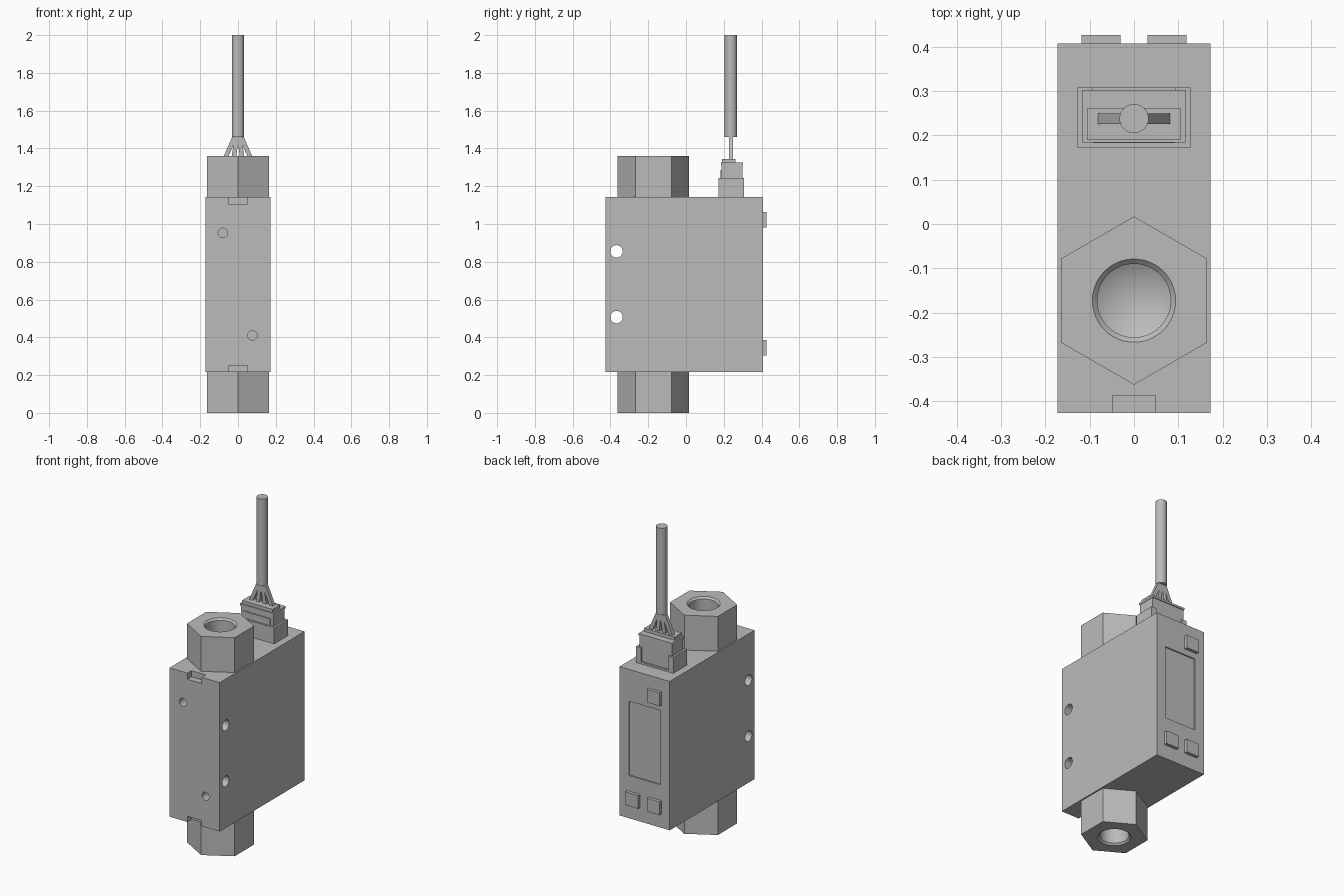
import bpy, bmesh, math
from mathutils import Vector, Matrix

if "Cube" in bpy.data.objects:
    bpy.data.objects.remove(bpy.data.objects["Cube"], do_unlink=True)

gray = bpy.data.materials.new("plain gray")
gray.use_nodes = True
gray.diffuse_color = (0.5, 0.5, 0.5, 1)
gray.node_tree.nodes["Principled BSDF"].inputs["Base Color"].default_value = (0.5, 0.5, 0.5, 1)


def finish(name, bm):
    bmesh.ops.recalc_face_normals(bm, faces=bm.faces)
    mesh = bpy.data.meshes.new(name)
    bm.to_mesh(mesh)
    bm.free()
    mesh.materials.append(gray)
    obj = bpy.data.objects.new(name, mesh)
    bpy.context.collection.objects.link(obj)
    return obj


def box(name, x, y, z):
    """Box from (low, high) ranges."""
    bm = bmesh.new()
    bmesh.ops.create_cube(bm, size=1)
    for v in bm.verts:
        v.co = [r[0] if c < 0 else r[1] for c, r in zip(v.co, (x, y, z))]
    return finish(name, bm)


def rod(name, start, end, radius, sides=32, spin=0):
    """Straight prism or cylinder between two points."""
    a, b = Vector(start), Vector(end)
    axis = b - a
    turn = axis.to_track_quat('Z', 'Y').to_matrix().to_4x4()
    bm = bmesh.new()
    bmesh.ops.create_cone(bm, cap_ends=True, segments=sides, radius1=radius, radius2=radius,
                          depth=axis.length,
                          matrix=Matrix.Translation((a + b) / 2) @ turn @ Matrix.Rotation(spin, 4, 'Z'))
    return finish(name, bm)


def lathe(name, profile, centre, sides=48):
    """Revolve (radius, height) points about a vertical axis."""
    bm = bmesh.new()
    verts = [bm.verts.new((r, 0, z)) for r, z in profile]
    edges = [bm.edges.new(p) for p in zip(verts, verts[1:])]
    bmesh.ops.spin(bm, geom=verts + edges, axis=(0, 0, 1), cent=(0, 0, 0),
                   angle=math.tau, steps=sides)
    bmesh.ops.remove_doubles(bm, verts=bm.verts, dist=1e-5)
    bmesh.ops.translate(bm, verts=bm.verts, vec=centre)
    return finish(name, bm)


def cut(target, cutters):
    """Subtract each cutter and discard it."""
    bpy.context.view_layer.objects.active = target
    for c in cutters:
        mod = target.modifiers.new("cut", 'BOOLEAN')
        mod.operation, mod.solver, mod.object = 'DIFFERENCE', 'EXACT', c
        bpy.ops.object.modifier_apply(modifier=mod.name)
        bpy.data.objects.remove(c, do_unlink=True)


def smooth(obj):
    bpy.ops.object.select_all(action='DESELECT')
    obj.select_set(True)
    bpy.context.view_layer.objects.active = obj
    bpy.ops.object.shade_smooth_by_angle(angle=math.radians(25))


BOTTOM, TOP = 0.217, 1.143
FRONT, BACK = -0.427, 0.407

# Main body with mounting holes, locating holes, notches and display recess
body = box("body", (-0.173, 0.173), (FRONT, BACK), (BOTTOM, TOP))
cutters = [rod("cutter", (-0.3, -0.368, z), (0.3, -0.368, z), 0.033) for z in (0.507, 0.855)]
cutters += [rod("cutter", (x, -0.5, z), (x, FRONT + 0.1, z), 0.025)
            for x, z in ((-0.08, 0.953), (0.076, 0.41))]
cutters += [box("cutter", (-0.049, 0.049), (-0.5, -0.387), z)
            for z in ((TOP - 0.038, TOP + 0.1), (BOTTOM - 0.1, BOTTOM + 0.035))]
cutters.append(box("cutter", (-0.108, 0.108), (BACK - 0.008, 0.5), (0.483, 0.945)))
cut(body, cutters)
smooth(body)

# Hexagonal ports with chamfered, cone-bottomed bores
for name, inner, outer in (("lower_port", BOTTOM, 0), ("upper_port", TOP, TOP + BOTTOM)):
    out = 1 if outer > inner else -1
    port = rod(name, (0, -0.173, min(inner, outer)), (0, -0.173, max(inner, outer)), 0.19, 6)
    # Put hexagon corners at the front and back
    if max(v.co.x for v in port.data.vertices) > 0.18:
        port.data.transform(Matrix.Translation((0, -0.173, 0)) @ Matrix.Rotation(math.pi / 6, 4, 'Z')
                            @ Matrix.Translation((0, 0.173, 0)))
    bore = [(0, 0.02), (0.114, 0.02), (0.083, -0.011), (0.083, -0.155), (0, -0.203)]
    cut(port, [lathe("cutter", [(r, out * z) for r, z in bore], (0, -0.173, outer))])
    smooth(port)

# Push buttons on the back
for name, x, z in (("upper_button", -0.074, 1.023), ("lower_button_right", -0.074, 0.345),
                   ("lower_button_left", 0.074, 0.345)):
    box(name, (x - 0.044, x + 0.044), (BACK - 0.005, 0.427), (z - 0.041, z + 0.041))

# Connector socket, open at the back between two posts
socket = box("socket", (-0.128, 0.128), (0.173, 0.308), (TOP - 0.005, 1.243))
cut(socket, [box("cutter", (-0.094, 0.094), (0.296, 0.4), (TOP + 0.012, 1.3)),
             box("cutter", (-0.115, 0.115), (0.187, 0.298), (TOP + 0.012, 1.3))])

# Plug with a rim, a raised cap and a front latch bar
box("plug", (-0.113, 0.113), (0.189, 0.298), (TOP + 0.01, 1.325))
box("plug_rim", (-0.116, 0.116), (0.184, 0.303), (1.312, 1.325))
box("plug_cap", (-0.105, 0.105), (0.19, 0.262), (1.32, 1.345))
box("plug_latch", (-0.092, 0.092), (0.183, 0.195), (1.243, 1.285))

# Four wires fanning out of the cable
for i, x in enumerate((-0.073, -0.025, 0.025, 0.073)):
    rod(f"wire_{i + 1}", (x, 0.238, 1.335), (x * 0.22, 0.238, 1.465), 0.0165, 4, math.pi / 4)

# Cable
smooth(rod("cable", (0, 0.238, 1.46), (0, 0.238, 2), 0.033))
